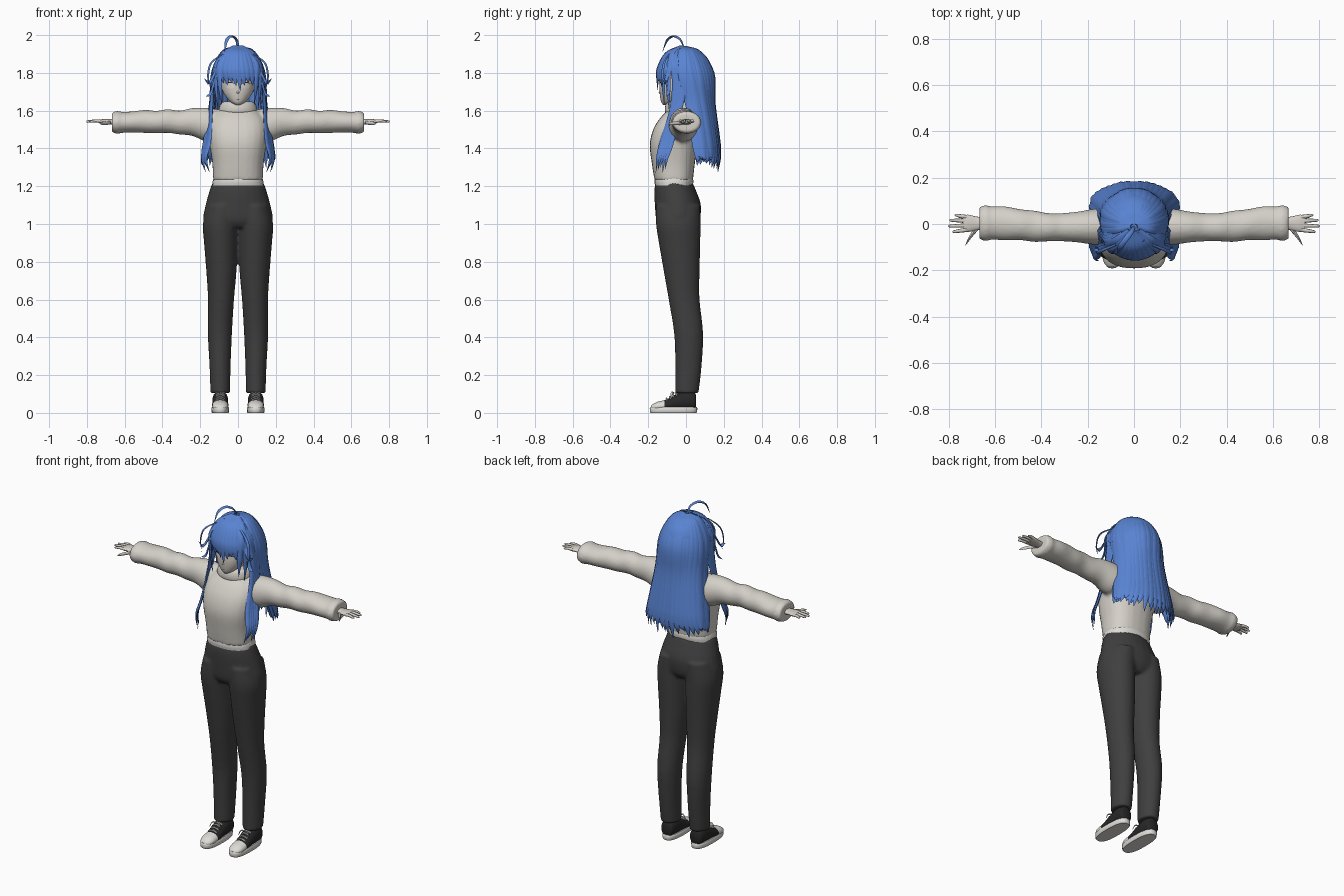
import bpy, bmesh, math, random
from mathutils import Vector

random.seed(4)
if "Cube" in bpy.data.objects:
    bpy.data.objects.remove(bpy.data.objects["Cube"])

X, Y, Z = Vector((1, 0, 0)), Vector((0, 1, 0)), Vector((0, 0, 1))


def material(name, r, g, b):
    m = bpy.data.materials.new(name)
    m.use_nodes = True
    m.diffuse_color = (r, g, b, 1)
    bsdf = next(n for n in m.node_tree.nodes if n.type == 'BSDF_PRINCIPLED')
    bsdf.inputs["Base Color"].default_value = (r, g, b, 1)
    bsdf.inputs["Roughness"].default_value = 0.8
    return m


HAIR = material("hair blue", 0.1, 0.23, 0.65)
KNIT = material("knit cream", 0.66, 0.63, 0.58)
SKIN = material("pale skin", 0.65, 0.61, 0.56)
PANTS = material("trouser charcoal", 0.05, 0.05, 0.05)
BLACK = material("shoe black", 0.02, 0.02, 0.02)
WHITE = material("shoe white", 0.72, 0.71, 0.67)


def make(name, bm, *mats, rule=None, angle=50):
    bmesh.ops.recalc_face_normals(bm, faces=bm.faces)
    if rule:
        for f in bm.faces:
            f.material_index = rule(f.calc_center_median())
    me = bpy.data.meshes.new(name)
    bm.to_mesh(me)
    bm.free()
    for m in mats:
        me.materials.append(m)
    me.shade_smooth()
    me.set_sharp_from_angle(angle=math.radians(angle))
    ob = bpy.data.objects.new(name, me)
    bpy.context.collection.objects.link(ob)
    return ob


def blend(ob, size):
    """Fuse overlapping volumes into one soft cloth surface."""
    r = ob.modifiers.new("fuse", 'REMESH')
    r.mode, r.voxel_size, r.use_smooth_shade = 'VOXEL', size, True
    s = ob.modifiers.new("soften", 'SMOOTH')
    s.factor, s.iterations = 0.5, 4


def spline(keys, steps):
    """Smooth curve through keys of any dimension."""
    k = [Vector(p) for p in keys]
    k = [k[0] * 2 - k[1]] + k + [k[-1] * 2 - k[-2]]
    out = []
    for i in range(1, len(k) - 2):
        a, b, c, d = k[i - 1:i + 3]
        for j in range(steps):
            t = j / steps
            out.append((b * 2 + (c - a) * t + (a * 2 - b * 5 + c * 4 - d) * t * t
                        + (b * 3 - a - c * 3 + d) * t ** 3) / 2)
    return out + [k[-2]]


def skin_rings(bm, rings):
    rings = [[bm.verts.new(p) for p in r] for r in rings]
    n = len(rings[0])
    for a, b in zip(rings, rings[1:]):
        for i in range(n):
            bm.faces.new((a[i], a[(i + 1) % n], b[(i + 1) % n], b[i]))
    bm.faces.new(rings[0])
    bm.faces.new(rings[-1])


def tube(bm, keys, u=X, v=Y, sides=24, steps=4, power=2, side=1):
    """Loft of (x, y, z, radius along u, radius along v) sections."""
    def bend(c):
        return math.copysign(abs(c) ** (2 / power), c)
    rings = []
    for x, y, z, ru, rv in spline(keys, steps):
        angles = [math.tau * i / sides for i in range(sides)]
        rings.append([Vector((x * side, y, z)) + u * ru * bend(math.cos(a))
                      + v * rv * bend(math.sin(a)) for a in angles])
    skin_rings(bm, rings)


def strand(bm, pts, width, thick=0.007, steps=6, root=0.6):
    """Flat pointed lock whose wide side faces away from the head."""
    path = spline(pts, steps)
    rings = []
    for i, p in enumerate(path):
        t = i / (len(path) - 1)
        tan = (path[min(i + 1, len(path) - 1)] - path[max(i - 1, 0)]).normalized()
        out = p - Vector((0, 0, min(p.z, 1.78)))
        w = tan.cross(out).normalized()
        n = w.cross(tan)
        s = (root + (1 - root) * min(1, t * 2.5)) * min(1, (1 - t) * 3.5 + 0.04)
        rings.append([p + w * width * s * math.cos(a) + n * thick * s * math.sin(a)
                      for a in [math.tau * j / 6 for j in range(6)]])
    skin_rings(bm, rings)


# Trousers: two legs fused with the hips
bm = bmesh.new()
for s in (1, -1):
    tube(bm, [(.094, .005, .105, .052, .062), (.095, .013, .25, .056, .07),
              (.096, .014, .42, .064, .077), (.09, -.01, .6, .069, .082),
              (.088, -.023, .75, .08, .095), (.091, -.034, .9, .089, .11),
              (.092, -.041, 1, .094, .118), (.08, -.042, 1.1, .085, .118)], side=s)
tube(bm, [(0, -.042, .98, .13, .09), (0, -.042, 1.02, .183, .115), (0, -.043, 1.1, .172, .122),
          (0, -.056, 1.17, .153, .112), (0, -.063, 1.215, .138, .1)])
blend(make("trousers", bm, PANTS), 0.009)

# Sweater: torso fused with sleeves and cuffs
bm = bmesh.new()
tube(bm, [(0, -.065, 1.232, .132, .102), (0, -.067, 1.32, .136, .114), (0, -.066, 1.42, .15, .126),
          (0, -.052, 1.5, .155, .122), (0, -.036, 1.56, .14, .102), (0, -.02, 1.6, .105, .08),
          (0, -.015, 1.625, .08, .065)], power=2.4)
for s in (1, -1):
    tube(bm, [(.07, -.01, 1.53, .07, .07), (.16, -.012, 1.525, .078, .09),
              (.24, -.013, 1.54, .067, .074), (.31, -.014, 1.537, .061, .063),
              (.37, -.014, 1.545, .061, .063), (.43, -.01, 1.54, .068, .059),
              (.49, -.003, 1.543, .067, .061), (.56, .003, 1.54, .074, .056),
              (.615, .004, 1.538, .072, .056), (.64, .004, 1.538, .078, .061),
              (.668, .004, 1.538, .07, .052)], Y, Z, side=s)
blend(make("sweater", bm, KNIT), 0.009)

# Rolled collar and the shirt edge below the sweater
bm = bmesh.new()
tube(bm, [(0, -.025, 1.57, .088, .07), (0, -.027, 1.59, .101, .083), (0, -.028, 1.615, .1, .084),
          (0, -.028, 1.64, .09, .076), (0, -.028, 1.648, .075, .062)])
make("collar", bm, KNIT)
bm = bmesh.new()
tube(bm, [(0, -.064, 1.205, .136, .1), (0, -.064, 1.225, .134, .103), (0, -.064, 1.25, .128, .1)],
     power=2.3)
make("shirt_hem", bm, WHITE)

# Head with chin, neck and nose
FACE = [(0, -.108, 1.63, .01, .012), (0, -.087, 1.648, .042, .045), (0, -.066, 1.69, .075, .073),
        (0, -.046, 1.74, .092, .094), (0, -.03, 1.8, .1, .11), (0, -.01, 1.86, .1, .11),
        (0, 0, 1.91, .06, .07)]
bm = bmesh.new()
tube(bm, FACE, sides=32, steps=6)
tube(bm, [(0, -.02, 1.58, .045, .045), (0, -.02, 1.72, .045, .045)])
tube(bm, [(0, -.13, 1.715, .003, .004), (0, -.138, 1.695, .007, .007), (0, -.132, 1.688, .003, .004)],
     sides=8)
make("head", bm, SKIN)


# Eyes, lashes and mouth as thin plates hugging the face
def face_plate(name, cx, cz, hw, hh, mat, arch=0.0):
    rows = spline(FACE, 20)
    bm = bmesh.new()
    grid = []
    for i in range(9):
        a = i / 4 - 1
        column = []
        for b in (-1, 0, 1):
            x = cx + a * hw
            z = cz + arch * (1 - a * a) + b * hh * math.sqrt(max(0.05, 1 - a * a))
            r = min(rows, key=lambda q: abs(q[2] - z))
            y = r[1] - r[4] * math.sqrt(1 - min(.95, (x / r[3]) ** 2)) - .003
            column.append(bm.verts.new((x, y, z)))
        grid.append(column)
    for a, b in zip(grid, grid[1:]):
        for j in (0, 1):
            bm.faces.new((a[j], b[j], b[j + 1], a[j + 1]))
    make(name, bm, mat)


for s, tag in ((1, "left"), (-1, "right")):
    face_plate(tag + "_eye", s * .04, 1.732, .022, .015, WHITE)
    face_plate(tag + "_lash", s * .041, 1.742, .025, .003, BLACK, .008)
face_plate("mouth", 0, 1.66, .009, .001, BLACK)

# Hands: palm, four fingers and a thumb
for s, tag in ((1, "left"), (-1, "right")):
    bm = bmesh.new()
    tube(bm, [(.64, .004, 1.54, .024, .018), (.68, .002, 1.541, .03, .014),
              (.715, .003, 1.543, .037, .012), (.738, .003, 1.543, .034, .009)], Y, Z, 16, side=s)
    for y, tip, spread in ((-.025, .785, -.008), (-.006, .803, -.003), (.013, .798, .003),
                           (.03, .775, .008)):
        tube(bm, [(.72, y, 1.543, .009, .009), (.75, y + spread * .5, 1.546, .0085, .008),
                  (tip - .008, y + spread, 1.543, .006, .006),
                  (tip, y + spread, 1.542, .002, .002)], Y, Z, 8, side=s)
    tube(bm, [(.675, -.015, 1.538, .013, .011), (.7, -.045, 1.534, .012, .01),
              (.718, -.072, 1.532, .008, .008), (.727, -.09, 1.53, .003, .003)], Y, Z, 8, side=s)
    make(tag + "_hand", bm, SKIN)

# Shoes: sole, upper with toe cap, laces
for s, tag in ((1, "left"), (-1, "right")):
    bm = bmesh.new()
    tube(bm, [(.094, -.066, 0, .043, .122), (.094, -.066, .004, .046, .125),
              (.094, -.066, .026, .047, .126), (.094, -.066, .031, .043, .122)],
         steps=1, power=2.6, side=s, sides=32)
    make(tag + "_sole", bm, WHITE)
    bm = bmesh.new()
    tube(bm, [(.094, .053, .06, .025, .035), (.094, .042, .062, .038, .048),
              (.094, 0, .065, .042, .055), (.094, -.05, .055, .042, .046),
              (.094, -.1, .04, .043, .032), (.094, -.15, .034, .041, .025),
              (.094, -.178, .03, .028, .014), (.094, -.186, .03, .012, .006)], X, Z, 20, side=s)
    make(tag + "_upper", bm, BLACK, WHITE, rule=lambda c: int(c.y < -.115))
    bm = bmesh.new()
    for y, z in ((-.1, .073), (-.083, .083), (-.066, .094), (-.05, .102)):
        tube(bm, [(.068, y, z - .008, .004, .004), (.094, y - .003, z + .003, .005, .005),
                  (.12, y, z - .008, .004, .004)], Y, Z, 6, side=s)
    for k in (1, -1):
        tube(bm, [(.094, -.062, .105, .003, .003), (.094 + k * .022, -.075, .108, .005, .004),
                  (.094 + k * .036, -.078, .082, .003, .003)], Y, Z, 6, side=s)
    make(tag + "_laces", bm, WHITE)

# Scalp cap, open over the face
bm = bmesh.new()
bmesh.ops.create_uvsphere(bm, u_segments=32, v_segments=24, radius=1)
for v in bm.verts:
    v.co = Vector((v.co.x * .13, v.co.y * .138, v.co.z * .138 + 1.8))
gone = [f for f in bm.faces if f.calc_center_median().z < (1.84 if f.calc_center_median().y < -.04 else 1.7)]
bmesh.ops.delete(bm, geom=gone, context='FACES')
make("hair_cap", bm, HAIR).modifiers.new("thickness", 'SOLIDIFY').thickness = 0.008

# Long back hair: two layers of locks falling from the crown
bm = bmesh.new()
for layer, count in ((0, 21), (1, 16)):
    for i in range(count):
        a = math.radians(-100 + 200 * i / (count - 1))
        sn, cs = math.sin(a), math.cos(a)
        k = 1 - .07 * layer + random.uniform(-.02, .02)
        end = 1.265 + .05 * abs(sn) + random.uniform(-.01, .05) + .02 * layer
        strand(bm, [(.015 * sn, -.01 + .01 * cs, 1.94), (.085 * sn * k, -.01 + .085 * cs * k, 1.91),
                    (.136 * sn * k, .142 * cs * k, 1.8), (.142 * sn * k, .04 + .107 * cs * k, 1.64),
                    (.168 * sn * k, .07 + .1 * cs * k, 1.46),
                    (.188 * sn * k, .08 + .1 * cs * k, 1.36),
                    (.195 * sn * k, .075 + .095 * cs * k, end)], .027, .009, root=.35)
make("back_hair", bm, HAIR, angle=70)

# Fringe
bm = bmesh.new()
for i in range(-5, 6):
    x = i * .021
    back = x * x * 5
    tip = (1.705 if i == 0 else 1.75 - .018 * (i % 2)) - .3 * max(0, abs(x) - .07)
    strand(bm, [(x * .2, -.03, 1.942), (x * .75, -.105 + back * .6, 1.905),
                (x * 1.1, -.147 + back, 1.83), (x * 1.1 + .006, -.152 + back, 1.78),
                (x * 1.05 + .012, -.15 + back, tip)], .02, .007)
make("fringe", bm, HAIR, angle=70)

# Side locks, face-framing wisps and outward flicks
for s, tag in ((1, "left"), (-1, "right")):
    bm = bmesh.new()
    for j in range(5):
        d = j * .012
        strand(bm, [(s * .05, -.05 + d, 1.928), (s * .118, -.075 + d, 1.85),
                    (s * .134, -.06 + d, 1.74), (s * (.142 + d * .2), -.075 + d * .8, 1.6),
                    (s * (.152 + d * .5), -.125 + d, 1.44), (s * (.17 + d * .4), -.15 + d, 1.35),
                    (s * (.15 + d * .6), -.16 + d, 1.27 + .015 * (j % 3))], .016, .007)
    for x, y, z in ((.085, -.115, 1.63), (.105, -.09, 1.6)):
        strand(bm, [(s * .04, -.07, 1.925), (s * .1, -.11, 1.85), (s * (x + .012), y - .005, 1.75),
                    (s * x, y, z)], .015)
    strand(bm, [(s * .09, -.09, 1.88), (s * .128, -.1, 1.79), (s * .152, -.11, 1.75),
                (s * .18, -.115, 1.77)], .012, .005)
    strand(bm, [(s * .1, -.09, 1.85), (s * .13, -.09, 1.74), (s * .145, -.095, 1.69),
                (s * .17, -.1, 1.675)], .011, .005)
    strand(bm, [(s * .08, -.09, 1.9), (s * .14, -.115, 1.855), (s * .158, -.125, 1.79),
                (s * .15, -.125, 1.72)], .008, .004)
    make(tag + "_side_locks", bm, HAIR, angle=70)

# Springy loop of hair on the crown
bm = bmesh.new()
strand(bm, [(0, -.01, 1.93), (-.008, -.03, 1.975), (-.035, -.065, 1.994), (-.06, -.1, 1.972),
            (-.07, -.125, 1.91)], .012, .005, root=.5)
make("crown_loop", bm, HAIR, angle=70)
